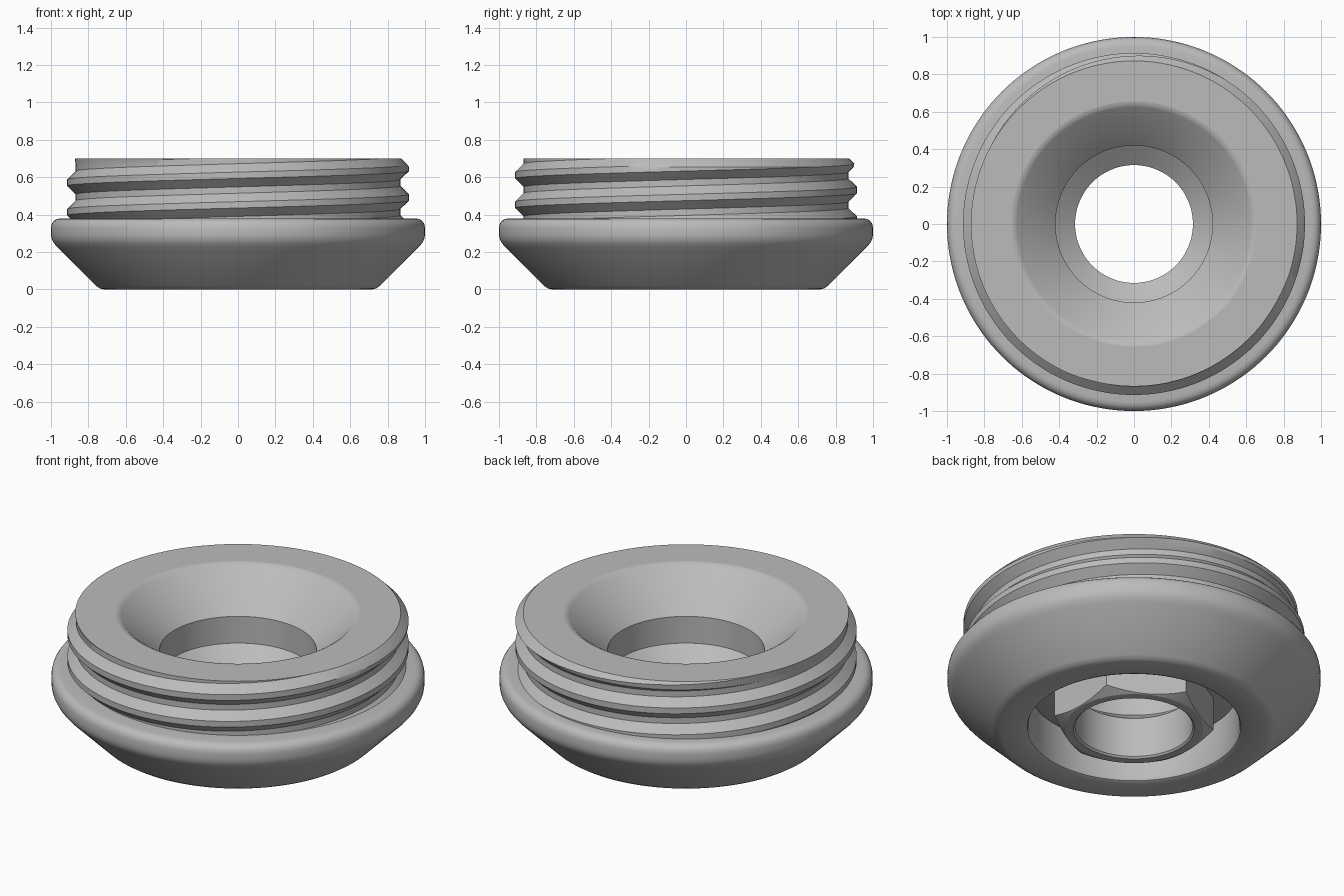
import bpy
import bmesh
from math import pi, cos, sin, hypot

if "Cube" in bpy.data.objects:
    bpy.data.objects.remove(bpy.data.objects["Cube"])

SEG = 144                 # steps around the axis
TOP, FLANGE = 0.70, 0.38  # top face and flange shoulder heights
ROOT, CREST, PITCH = 0.868, 0.914, 0.158

grey = bpy.data.materials.new("machined_grey")
grey.use_nodes = True
colour = (0.5, 0.5, 0.5, 1)
grey.diffuse_color = colour
grey.node_tree.nodes["Principled BSDF"].inputs["Base Color"].default_value = colour


def finish(name, bm):
    mesh = bpy.data.meshes.new(name)
    bm.to_mesh(mesh)
    bm.free()
    mesh.materials.append(grey)
    obj = bpy.data.objects.new(name, mesh)
    bpy.context.collection.objects.link(obj)
    bpy.ops.object.select_all(action="DESELECT")
    obj.select_set(True)
    bpy.context.view_layer.objects.active = obj
    bpy.ops.object.shade_smooth_by_angle(angle=pi / 6)
    return obj


def sweep(rows, steps=SEG):
    """Skin rows of (radius, height), each a pair or a function of the angle."""
    bm = bmesh.new()
    grid = []
    for row in rows:
        ring = []
        for i in range(steps + 1):
            a = 2 * pi * i / steps
            r, z = row(a) if callable(row) else row
            ring.append(bm.verts.new((r * cos(a), r * sin(a), z)))
        grid.append(ring)
    for low, high in zip(grid, grid[1:]):
        for i in range(steps):
            bm.faces.new((low[i], low[i + 1], high[i + 1], high[i]))
    bmesh.ops.remove_doubles(bm, verts=bm.verts[:], dist=1e-4)
    return bm


# Flanged body with the ring-shaped recess underneath
finish("flange_body", sweep([
    (0.36, 0.23), (0.54, 0.23), (0.558, 0.237), (0.565, 0.255),
    (0.565, 0.025), (0.572, 0.008), (0.59, 0),
    (0.715, 0), (0.738, 0.005), (0.76, 0.02),
    (0.965, 0.225), (0.985, 0.248), (0.997, 0.272), (1, 0.295),
    (1, 0.33), (0.996, 0.35), (0.985, 0.366), (0.97, 0.376), (0.95, FLANGE),
    (0.85, FLANGE)]))


# Hexagonal boss inside the recess, with chamfered corners
def hex_radius(a):
    return 0.375 / cos((a + pi / 6) % (pi / 3) - pi / 6)


def hex_side(a):
    # corners sit at 30 degrees and every 60 degrees from there
    return hex_radius(a)


finish("hex_boss", sweep([
    (0.315, 0.01), (0.325, 0), (0.37, 0),
    lambda a: (hex_side(a), (hex_side(a) - 0.37) * 0.58),
    lambda a: (hex_side(a), 0.235)]))

# Countersunk stepped bore
finish("bore", sweep([
    (0.655, TOP), (0.64, 0.697), (0.625, 0.688),
    (0.42, 0.483), (0.42, 0.325), (0.315, 0.245), (0.315, 0.01)]))


# Right-handed thread: a helical strip trimmed to the collar height
def thread_row(radius, z):
    return lambda a: (radius, z + PITCH * a / (2 * pi))


tooth = [(ROOT, -0.062), (CREST, -0.017), (CREST, 0.017), (ROOT, 0.062)]
rows = [thread_row(r, 0.65 + dz + PITCH * turn)
        for turn in range(-4, 2) for r, dz in tooth]
bm = sweep(rows)


def cut(height, **clear):
    bmesh.ops.bisect_plane(bm, geom=bm.verts[:] + bm.edges[:] + bm.faces[:],
                           dist=1e-5, plane_co=(0, 0, height),
                           plane_no=(0, 0, 1), **clear)


cut(TOP, clear_outer=True)
cut(FLANGE - 0.005, clear_inner=True)
cut(TOP - 0.045)

# Lead-in chamfer at the top of the thread
for v in bm.verts:
    r = hypot(v.co.x, v.co.y)
    k = min(1, (ROOT + 0.004 + TOP - v.co.z) / r)
    v.co.x *= k
    v.co.y *= k

# Flat top face, drawn inwards from the trimmed edge
rim = [e for e in bm.edges if e.is_boundary and
       all(abs(v.co.z - TOP) < 1e-4 for v in e.verts)]
new = bmesh.ops.extrude_edge_only(bm, edges=rim)["geom"]
for v in (g for g in new if isinstance(g, bmesh.types.BMVert)):
    k = 0.655 / hypot(v.co.x, v.co.y)
    v.co.x *= k
    v.co.y *= k
bm.normal_update()
for f in bm.faces:
    if all(abs(v.co.z - TOP) < 1e-4 for v in f.verts) and f.normal.z < 0:
        f.normal_flip()
finish("threaded_collar", bm)
